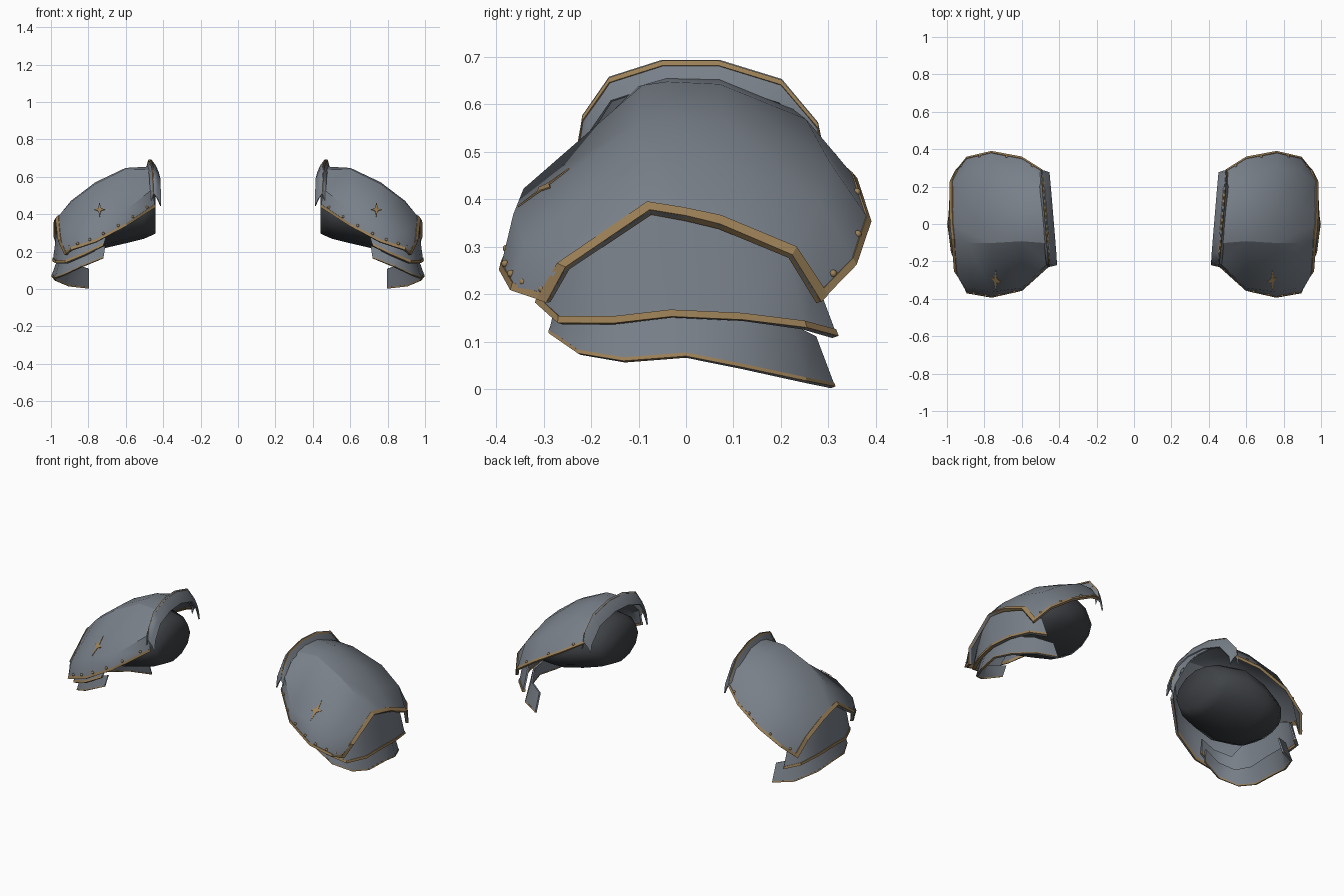
import bpy, bmesh, math
from mathutils import Vector
from mathutils.bvhtree import BVHTree

cube = bpy.data.objects.get("Cube")
if cube:
    bpy.data.objects.remove(cube, do_unlink=True)


def material(name, rgb):
    m = bpy.data.materials.new(name)
    m.use_nodes = True
    col = (*rgb, 1)
    m.diffuse_color = col
    m.node_tree.nodes["Principled BSDF"].inputs["Base Color"].default_value = col
    return m


STEEL = material("blue grey steel", (0.19, 0.215, 0.25))
GOLD = material("aged gold", (0.33, 0.215, 0.095))
DARK = material("dark lining", (0.05, 0.055, 0.062))


def finish(name, bm, mat, thick=0.0, angle=40):
    """Turn a bmesh into a mirrored, optionally thickened, object."""
    bmesh.ops.recalc_face_normals(bm, faces=bm.faces)
    me = bpy.data.meshes.new(name)
    bm.to_mesh(me)
    bm.free()
    me.materials.append(mat)
    ob = bpy.data.objects.new(name, me)
    bpy.context.collection.objects.link(ob)
    bpy.ops.object.select_all(action="DESELECT")
    ob.select_set(True)
    bpy.context.view_layer.objects.active = ob
    if thick:
        s = ob.modifiers.new("thickness", "SOLIDIFY")
        s.thickness, s.offset = thick, 0
        bpy.ops.object.modifier_apply(modifier=s.name)
    bpy.ops.object.shade_smooth_by_angle(angle=math.radians(angle))
    ob.modifiers.new("other_side", "MIRROR")
    return ob


def loft(rows, closed=False, caps=False):
    """Skin equal-length rows of points with quads."""
    bm = bmesh.new()
    grid = [[bm.verts.new(p) for p in row] for row in rows]
    n = len(grid[0])
    for a, b in zip(grid, grid[1:]):
        for i in range(n if closed else n - 1):
            j = (i + 1) % n
            bm.faces.new((a[i], a[j], b[j], b[i]))
    if caps:
        bm.faces.new(grid[0])
        bm.faces.new(grid[-1])
    return bm


def trim(name, edge, inward, width, thick=0.018):
    """Flat border that follows an edge and reaches in towards the next row."""
    inner = []
    for p, q in zip(edge, inward):
        p, q = Vector(p), Vector(q)
        inner.append(p + (q - p).normalized() * width)
    return finish(name, loft([edge, inner]), GOLD, thick, 25)


# Shoulder shell: ribs from the neck side to the outer arch, front to back
def rib(x, pts):
    return [(x, y, z) for y, z in pts]


ribs = [
    [(.445, -.21, .437), (.46, -.205, .53), (.47, -.1, .633), (.475, -.04, .65),
     (.48, .07, .648), (.487, .22, .588), (.49, .285, .5)],
    rib(.6, [(-.35, .335), (-.338, .42), (-.09, .636), (-.04, .643), (.07, .638), (.25, .565), (.355, .44)]),
    rib(.76, [(-.387, .25), (-.36, .365), (-.1, .558), (-.04, .567), (.08, .56), (.3, .475), (.385, .35)]),
    rib(.89, [(-.365, .208), (-.335, .3), (-.1, .462), (-.04, .468), (.08, .458), (.28, .39), (.355, .26)]),
    [(.92, -.29, .183), (.955, -.25, .255), (.97, -.075, .373), (.977, 0, .36),
     (.98, .07, .343), (.98, .22, .28), (.95, .28, .183)],
]
shell_bm = loft(ribs)
tree = BVHTree.FromBMesh(shell_bm)
shell = finish("shoulder_shell", shell_bm, STEEL, 0.01, 50)

# Sharp crease where the top turns into the front slope
for e in shell.data.edges:
    if all(abs(shell.data.vertices[v].co.y + .095) < .018 for v in e.vertices):
        e.use_edge_sharp = True

# Gold borders of the shell
front = [r[0] for r in ribs]
front_in = [r[1] for r in ribs]
back = [r[-1] for r in ribs]
back_in = [r[-2] for r in ribs]
trim("front_border", front, front_in, 0.016, 0.015)
trim("back_border", back, back_in, 0.016, 0.015)
trim("arch_border", ribs[-1], ribs[-2], 0.024)

# Studs along the front and back borders
studs = bmesh.new()
for edge, inner, side, steps in ((front, front_in, -1, (0.25, 0.75)), (back, back_in, 1, (0.5,))):
    for i in range(len(edge) - 1):
        for t in steps:
            p = Vector(edge[i]).lerp(Vector(edge[i + 1]), t)
            q = Vector(inner[i]).lerp(Vector(inner[i + 1]), t)
            p += (q - p).normalized() * 0.026 + Vector((0, side * 0.006, 0))
            ball = bmesh.ops.create_uvsphere(studs, u_segments=8, v_segments=5, radius=0.008)
            bmesh.ops.translate(studs, verts=ball["verts"], vec=p)
finish("border_studs", studs, GOLD)


# Worn star mark on the front of the shell
def on_shell(x, z):
    hit = tree.ray_cast(Vector((x, -1, z)), Vector((0, 1, 0)))[0]
    return hit + Vector((0, -.005, .007))


star = bmesh.new()
hub = star.verts.new(on_shell(.74, .418))
tips = []
for k in range(8):
    a = math.tau * k / 8
    r = 0.01 if k % 2 else (0.04, 0.028)[k // 2 % 2]
    tips.append(star.verts.new(on_shell(.74 + r * math.sin(a), .418 + r * math.cos(a))))
for k in range(8):
    star.faces.new((hub, tips[k], tips[(k + 1) % 8]))
finish("star_mark", star, GOLD, 0.003, 60)

# Upper and lower overlapping arm plates
upper_low = [(.72, -.29, .23), (.82, -.31, .18), (.92, -.265, .138), (.97, -.15, .138),
             (.985, -.03, .152), (.98, .12, .145), (.95, .25, .128), (.88, .315, .11)]
upper_top = [(.7, -.26, .3), (.8, -.28, .28), (.905, -.25, .26), (.945, -.14, .35),
             (.955, -.06, .38), (.955, .08, .35), (.94, .21, .29), (.88, .27, .23)]
lower_low = [(.72, -.26, .165), (.84, -.285, .117), (.93, -.225, .074), (.975, -.13, .058),
             (.993, 0, .068), (.975, .12, .044), (.91, .25, .016), (.8, .31, .004)]
lower_top = [(.71, -.24, .23), (.82, -.265, .2), (.905, -.22, .165), (.945, -.13, .16),
             (.955, 0, .175), (.945, .12, .165), (.89, .22, .135), (.8, .27, .11)]
finish("upper_arm_plate", loft([upper_low, upper_top]), STEEL, 0.01, 60)
finish("lower_arm_plate", loft([lower_low, lower_top]), STEEL, 0.01, 60)
trim("upper_plate_border", upper_low, upper_top, 0.015, 0.018)
trim("lower_plate_border", lower_low, lower_top, 0.008, 0.012)

# Raised neck collar, leaning slightly outwards towards the back
crest = [(-.225, .51), (-.215, .575), (-.16, .655), (-.05, .69), (.07, .69),
         (.2, .65), (.275, .56), (.285, .51)]


def collar_row(x, shrink, drop):
    return [(x + .08 * (y + .22), y * shrink, z - drop) for y, z in crest]


collar = [collar_row(.467, .98, .048), collar_row(.45, 1, 0),
          collar_row(.43, .98, .03), collar_row(.414, .96, .065)]
finish("neck_collar", loft(collar), STEEL, 0.008, 60)
trim("collar_border", collar[1], collar[0], 0.011, 0.012)

# Closed dark cup under the shell
rings = []
for x, cy, ry, cz, rz in ((.44, 0, .165, .41, .113), (.5, 0, .215, .41, .14),
                          (.6, .01, .255, .4, .155), (.73, .01, .26, .36, .145),
                          (.85, .02, .215, .33, .105), (.91, .02, .14, .32, .06)):
    rings.append([(x, cy + ry * math.cos(math.tau * k / 12),
                   cz + rz * math.sin(math.tau * k / 12)) for k in range(12)])
finish("inner_cup", loft(rings, closed=True, caps=True), DARK, 0, 89)
